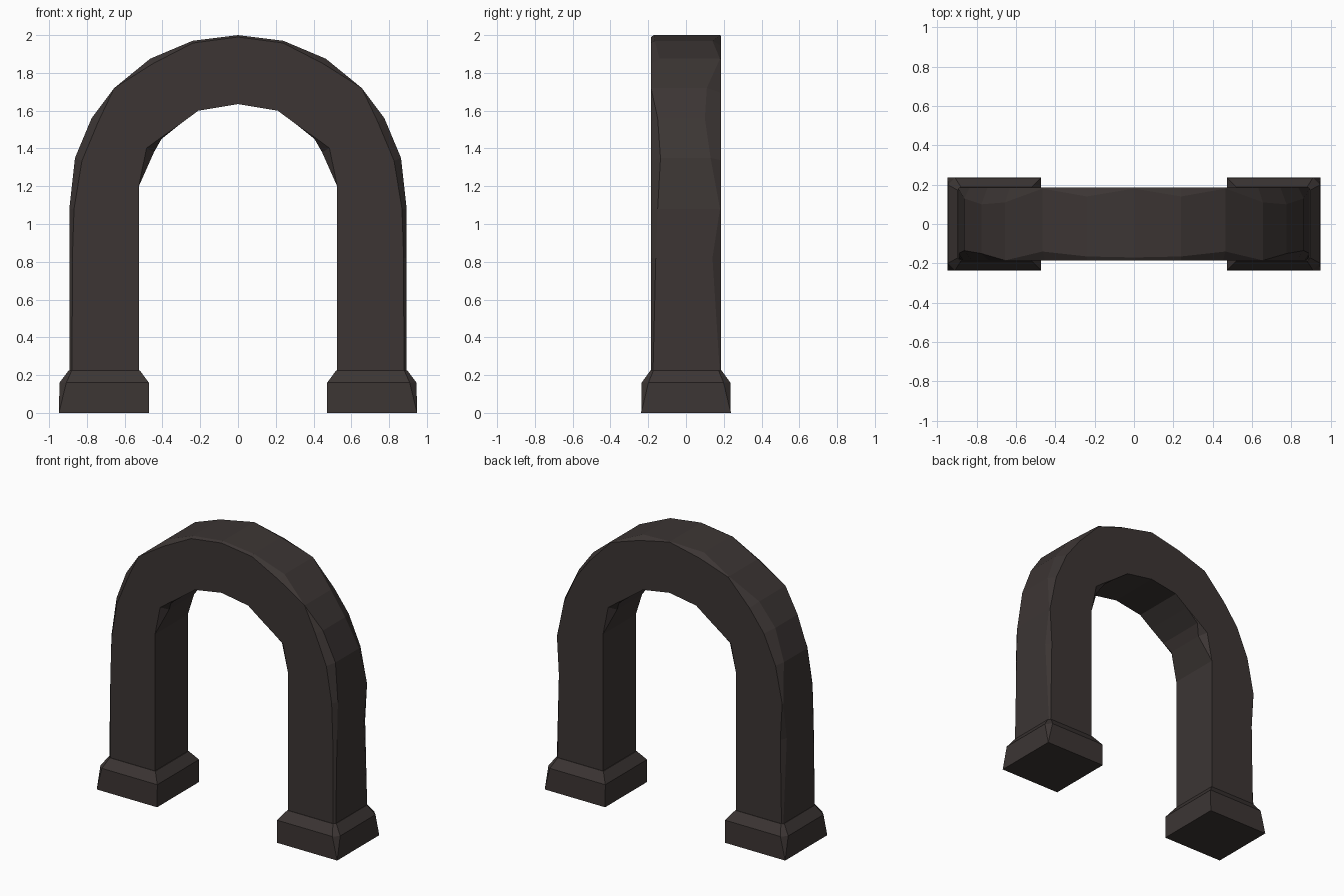
import bpy, bmesh
from mathutils import Vector

if "Cube" in bpy.data.objects:
    bpy.data.objects.remove(bpy.data.objects["Cube"])

stone = bpy.data.materials.new("dark_stone")
stone.diffuse_color = (0.045, 0.036, 0.034, 1)
stone.use_nodes = True
stone.node_tree.nodes["Principled BSDF"].inputs["Base Color"].default_value = stone.diffuse_color
D = 0.185  # half depth of the arch


def make_object(name, rings):
    """Loft equal-length rings of points, cap both ends, weld chips of zero size."""
    bm = bmesh.new()
    loops = [[bm.verts.new(p) for p in ring] for ring in rings]
    n = len(loops[0])
    for a, b in zip(loops, loops[1:]):
        for i in range(n):
            j = (i + 1) % n
            bm.faces.new((a[i], a[j], b[j], b[i]))
    bm.faces.new(loops[0])
    bm.faces.new(loops[-1])
    bmesh.ops.remove_doubles(bm, verts=bm.verts, dist=0.0005)
    bmesh.ops.recalc_face_normals(bm, faces=bm.faces)
    mesh = bpy.data.meshes.new(name)
    bm.to_mesh(mesh)
    bm.free()
    mesh.materials.append(stone)
    obj = bpy.data.objects.new(name, mesh)
    bpy.context.collection.objects.link(obj)
    return obj


# Arch stations: outer x,z | inner x,z | front edge y, inset | back edge y, inset | inner chip
stations = [
    (0.893, 0.20, 0.525, 0.20, -0.175, 0.015, 0.180, 0.010, 0.0),
    (0.893, 0.82, 0.525, 0.82, -0.160, 0.016, 0.140, 0.020, 0.0),
    (0.893, 1.08, 0.525, 1.08, -0.150, 0.025, 0.180, 0.005, 0.0),
    (0.863, 1.35, 0.525, 1.20, -0.135, 0.040, 0.130, 0.030, 0.0),
    (0.775, 1.56, 0.445, 1.38, -0.150, 0.040, 0.100, 0.035, 0.045),
    (0.655, 1.72, 0.405, 1.45, -0.185, 0.000, 0.110, 0.035, 0.008),
    (0.465, 1.875, 0.305, 1.53, -0.140, 0.030, 0.180, 0.005, 0.0),
    (0.240, 1.97, 0.210, 1.60, -0.165, 0.012, 0.140, 0.025, 0.0),
    (0.000, 2.00, 0.000, 1.635, -0.170, 0.010, 0.180, 0.003, 0.0),
]


def section(s, side):
    ox, oz, ix, iz, fy, fi, by, bi, chip = s
    o, i = Vector((ox, oz)), Vector((ix, iz))
    inward = (i - o).normalized()
    f, b, c = o + inward * fi, o + inward * bi, i - inward * chip
    pts = [(o, fy), (o, by), (b, D), (c, D), (i, D - chip),
           (i, chip - D), (c, -D), (f, -D)]
    return [(side * p.x, y, p.y) for p, y in pts]


rings = [section(s, 1) for s in stations]
rings += [section(s, -1) for s in reversed(stations[:-1])]
make_object("stone_arch", rings)


# Plinths: chipped outer corners, sloped shoulder under the leg
def plinth_ring(side, x0, x1, y, z, chip):
    pts = [(x0, -y), (x1 - chip, -y), (x1, chip - y),
           (x1, y - chip), (x1 - chip, y), (x0, y)]
    return [(side * px, py, z) for px, py in pts]


for label, side in (("right", 1), ("left", -1)):
    make_object(label + "_plinth", [
        plinth_ring(side, 0.472, 0.948, 0.237, 0.0, 0.0),
        plinth_ring(side, 0.472, 0.945, 0.235, 0.16, 0.036),
        plinth_ring(side, 0.520, 0.896, 0.188, 0.225, 0.016),
    ])
